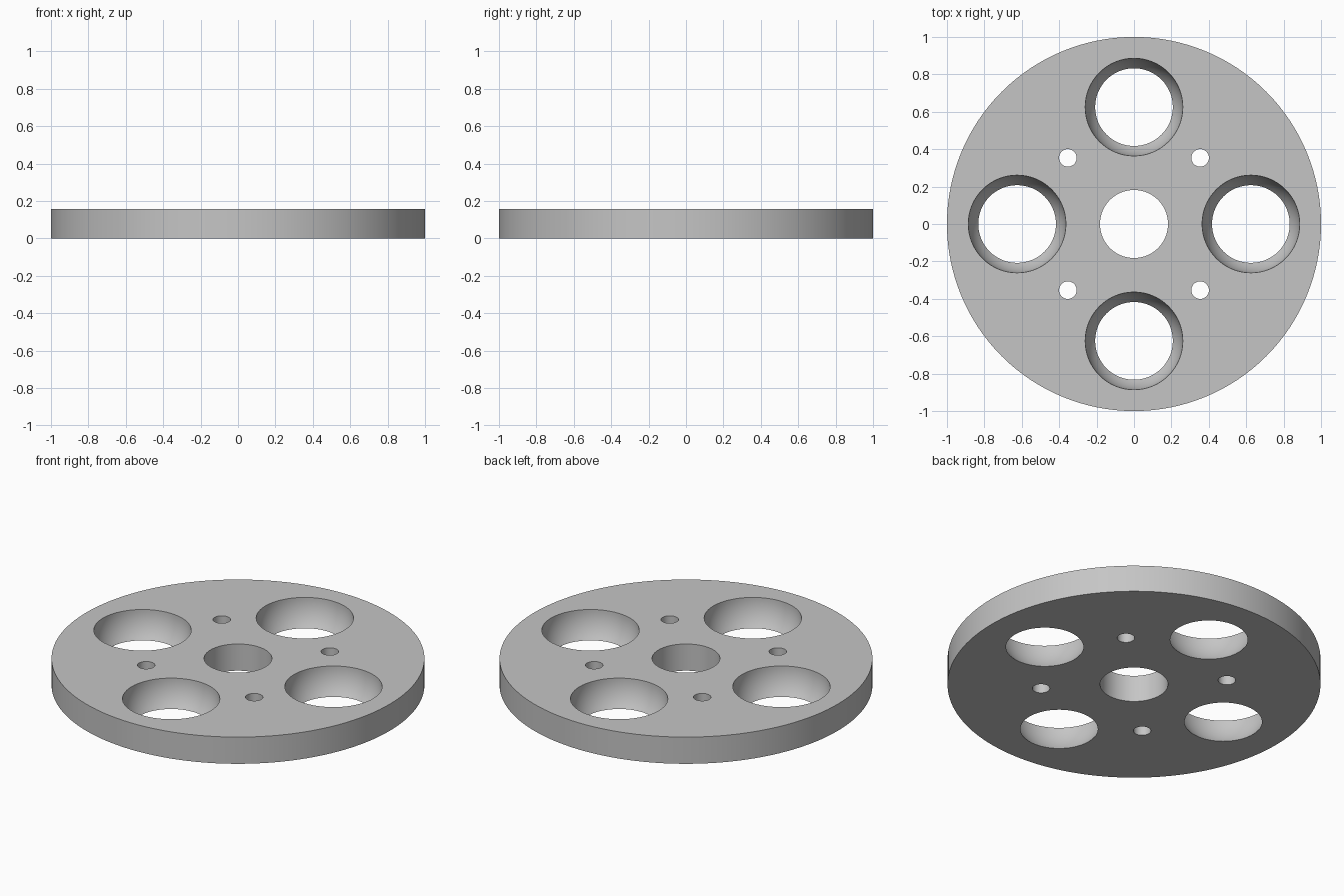
import bpy, bmesh, math

if "Cube" in bpy.data.objects:
    bpy.data.objects.remove(bpy.data.objects["Cube"], do_unlink=True)

THICK = 0.158
SEAT_R = 0.261      # ball seat: sphere centred on the top face
SEAT_DIST = 0.625
BOLT_DIST = 0.5

grey = bpy.data.materials.new("light_grey")
grey.use_nodes = True
colour = (0.56, 0.56, 0.56, 1)
grey.diffuse_color = colour
grey.node_tree.nodes["Principled BSDF"].inputs["Base Color"].default_value = colour


def lathe(bm, profile, x=0, y=0, sides=64):
    """Closed solid turned from (radius, z) points listed bottom to top."""
    rings = []
    for r, z in profile:
        angles = [2 * math.pi * i / sides for i in range(sides)]
        rings.append([bm.verts.new((x + r * math.cos(a), y + r * math.sin(a), z)) for a in angles])
    for low, high in zip(rings, rings[1:]):
        for i in range(sides):
            j = (i + 1) % sides
            bm.faces.new((low[i], low[j], high[j], high[i]))
    bm.faces.new(rings[0][::-1])
    bm.faces.new(rings[-1])


def make_object(name, bm):
    mesh = bpy.data.meshes.new(name)
    bm.to_mesh(mesh)
    bm.free()
    mesh.materials.append(grey)
    obj = bpy.data.objects.new(name, mesh)
    bpy.context.collection.objects.link(obj)
    return obj


# Round plate
bm = bmesh.new()
lathe(bm, [(1, 0), (1, THICK)], sides=128)
plate = make_object("round_plate", bm)

# Cutter: centre bore, four spherical seats, four bolt holes
bm = bmesh.new()
below, above = -0.1, THICK + 0.1
lathe(bm, [(0.182, below), (0.182, above)])
steps = 10
arc = []
for i in range(steps + 1):
    z = THICK * i / steps
    arc.append((math.sqrt(SEAT_R ** 2 - (THICK - z) ** 2), z))
seat = [(arc[0][0], below)] + arc + [(SEAT_R, above)]
for k in range(4):
    a = k * math.pi / 2
    lathe(bm, seat, SEAT_DIST * math.cos(a), SEAT_DIST * math.sin(a))
    a += math.pi / 4
    lathe(bm, [(0.047, below), (0.047, above)],
          BOLT_DIST * math.cos(a), BOLT_DIST * math.sin(a), 32)
cutter = make_object("hole_cutter", bm)
cutter.hide_render = True

# Cut the holes, then drop the cutter
cut = plate.modifiers.new("holes", 'BOOLEAN')
cut.operation = 'DIFFERENCE'
cut.solver = 'EXACT'
cut.object = cutter
bpy.ops.object.select_all(action='DESELECT')
bpy.context.view_layer.objects.active = plate
plate.select_set(True)
bpy.ops.object.modifier_apply(modifier=cut.name)
bpy.data.objects.remove(cutter, do_unlink=True)

bpy.ops.object.shade_smooth_by_angle(angle=math.radians(30))
